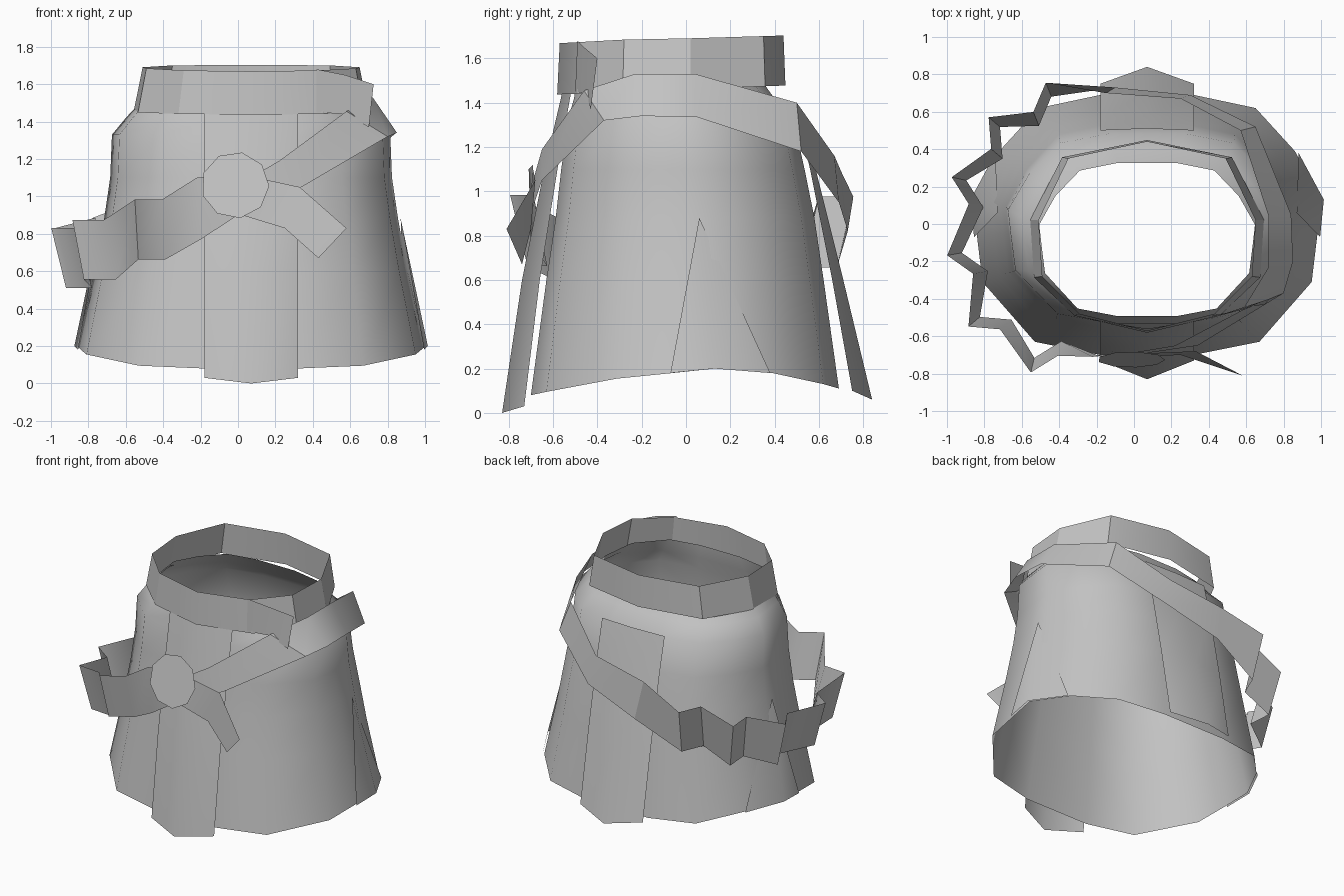
import bpy, math
from mathutils import Vector

cube = bpy.data.objects.get("Cube")
if cube:
    bpy.data.objects.remove(cube, do_unlink=True)

cloth = bpy.data.materials.new("grey cloth")
cloth.use_nodes = True
grey = (0.55, 0.55, 0.55, 1)
cloth.diffuse_color = grey
cloth.node_tree.nodes["Principled BSDF"].inputs["Base Color"].default_value = grey
CX = 0.07  # the garment's own centre line


def make(name, verts, faces, angle=40):
    me = bpy.data.meshes.new(name)
    me.from_pydata(verts, [], faces)
    me.materials.append(cloth)
    ob = bpy.data.objects.new(name, me)
    bpy.context.scene.collection.objects.link(ob)
    bpy.ops.object.select_all(action='DESELECT')
    ob.select_set(True)
    bpy.context.view_layer.objects.active = ob
    bpy.ops.object.shade_smooth_by_angle(angle=math.radians(angle))
    return ob


def sheet(name, rows, closed=False, angle=40):
    """Cloth surface through rows of points, bottom row first, counterclockwise."""
    n = len(rows[0])
    faces = []
    for r in range(len(rows) - 1):
        for i in range(n if closed else n - 1):
            j = (i + 1) % n
            faces.append((r * n + i, r * n + j, (r + 1) * n + j, (r + 1) * n + i))
    return make(name, [p for row in rows for p in row], faces, angle)


def mirrored(half):
    """Close a half outline, running front to back on +x, into a loop."""
    return half + [(-p[0], *p[1:]) for p in reversed(half) if p[0] > 0]


# Flared body: hem outline, shrunk row by row up to the neck
hem = mirrored([(.25, -.70, .08), (.60, -.63, .095), (.88, -.31, .155), (.91, -.06, .18),
                (.93, .13, .2), (.79, .39, .18), (.58, .62, .13), (.25, .69, .11)])
levels = [(None, 1, 1, 0), (.6, .90, .90, 0), (.88, .845, .84, 0), (1.1, .81, .79, -.01),
          (1.33, .80, .73, -.02), (1.42, .72, .65, -.05), (1.52, .62, .59, -.08)]
sheet("robe_body", [[(CX + x * sx, y * sy + yc, z if lv is None else lv) for x, y, z in hem]
                    for lv, sx, sy, yc in levels], closed=True)

# Front and back hanging panels: (centre z, edge z, centre y, edge y)
front = [(0, .03, -.83, -.73), (.6, .6, -.74, -.66), (1.1, 1.1, -.64, -.58), (1.44, 1.44, -.56, -.52)]
back = [(.06, .1, .84, .75), (.6, .6, .71, .66), (1.1, 1.1, .585, .56), (1.35, 1.35, .51, .50)]
for name, spec, s in (("front_panel", front, 1), ("back_panel", back, -1)):
    sheet(name, [[(CX - .25 * s, ye, ze), (CX, yc, zc), (CX + .25 * s, ye, ze)]
                 for zc, ze, yc, ye in spec])

# Side gussets
for name, s in (("left_gusset", 1), ("right_gusset", -1)):
    pts = [(.925, -.07, .18), (.945, .13, .2), (.81, .38, .18), (.80, .06, .88)]
    tris = [(0, 1, 3), (1, 2, 3)]
    make(name, [(CX + s * x, y, z) for x, y, z in pts], [t[::s] for t in tris])

# Collar band
ring = mirrored([(0, -.57), (.36, -.48), (.56, -.28), (.58, .02), (.42, .35), (0, .44)])
top = [(CX + x, y, 1.69 + .03 * y if y > 0 else 1.70 + .055 * y) for x, y in ring]
low = [(CX + x * 1.08, y * 1.02, 1.46 + .04 * y) for x, y in ring]
sheet("collar", [low, top], closed=True, angle=30)

# Loose end of the collar
sheet("collar_flap", [[(.42, -.50, 1.45), (.57, -.45, 1.44), (.70, -.43, 1.37)],
                      [(.42, -.49, 1.68), (.57, -.46, 1.65), (.725, -.40, 1.60)]])

# Sash over the left shoulder, front to back
sash_low = [(0, -.70, .90), (.34, -.65, 1.05), (.80, -.37, 1.32), (.84, .05, 1.335),
            (.65, .52, 1.18), (.30, .69, .95), (-.10, .73, .82)]
sash_top = [(-.02, -.69, 1.05), (.22, -.65, 1.19), (.58, -.46, 1.455), (.72, .04, 1.53),
            (.57, .50, 1.40), (.25, .67, 1.16), (-.15, .70, 1.09)]
sash_low.insert(3, (.85, -.20, 1.34))
sash_top.insert(3, (.72, -.23, 1.53))
sheet("sash", [sash_low, sash_top], angle=30)

# Gathered part of the sash: zigzag pleats around the right side
path = [Vector(p) for p in ((-.12, .71), (-.49, .64), (-.74, .46), (-.89, .17),
                            (-.89, -.21), (-.77, -.53), (-.47, -.71), (-.05, -.70))]
pleat_low, pleat_top = [sash_low[-1]], [sash_top[-1]]
for a, c, b in zip(path, path[1:], path[2:]):
    t = (b - a).normalized()
    n = Vector((t.y, -t.x))
    for along, out in ((-.06, .06), (.06, -.06)):
        p = c + t * along + n * out
        z = .65 + (c.x + .95) * .36
        lo, hi = p - n * .04, p + n * .04
        pleat_low.append((lo.x, lo.y, z - .16))
        pleat_top.append((hi.x, hi.y, z + .16))
pleat_low += [(-.2, -.70, .77), (0, -.70, .90)]
pleat_top += [(-.22, -.71, 1.10), (-.02, -.69, 1.12)]
sheet("gathered_sash", [pleat_low, pleat_top], angle=60)

# Hanging sash tail
sheet("sash_tail", [[(.02, -.71, .90), (.25, -.70, .83), (.43, -.74, .67)],
                    [(.10, -.69, 1.10), (.33, -.68, 1.05), (.58, -.81, .83)]])

# Round clasp, leaning back with the cloth
sides = 9
disc = [(-.015 + .182 * math.sin(math.tau * i / sides + .2),
         -.725 + .14 * math.cos(math.tau * i / sides + .2) * .3,
         1.06 + .178 * math.cos(math.tau * i / sides + .2)) for i in range(sides)]
make("clasp", disc, [tuple(reversed(range(sides)))])
